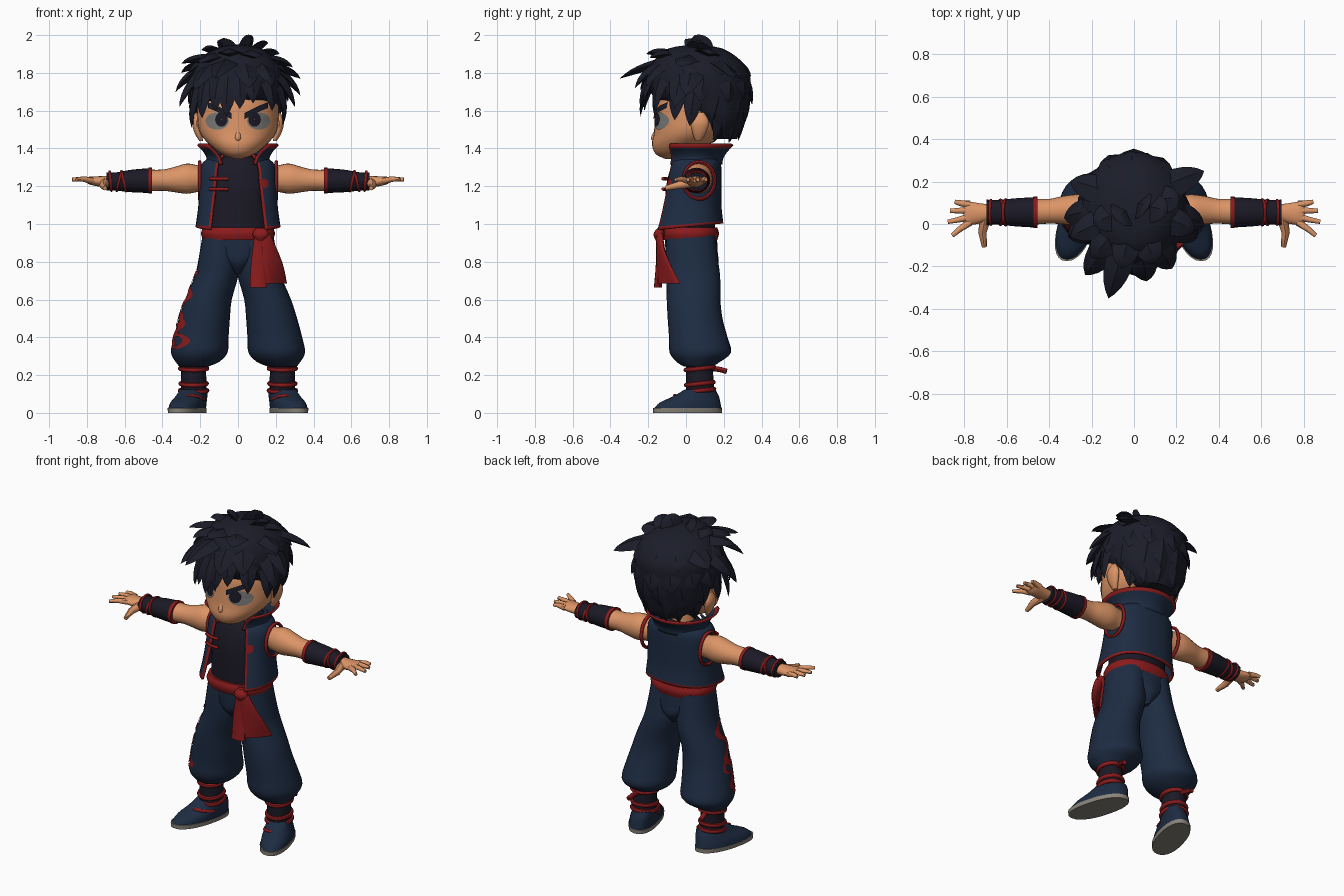
import bpy, bmesh, math, random
from mathutils import Vector
from mathutils.bvhtree import BVHTree

random.seed(4)
if "Cube" in bpy.data.objects:
    bpy.data.objects.remove(bpy.data.objects["Cube"], do_unlink=True)


def material(name, *rgb):
    mat = bpy.data.materials.new(name)
    mat.use_nodes = True
    mat.diffuse_color = (*rgb, 1)
    mat.node_tree.nodes["Principled BSDF"].inputs["Base Color"].default_value = (*rgb, 1)
    return mat


skin = material("skin", .72, .3, .135)
hair = material("hair", .011, .012, .022)
navy = material("navy cloth", .0125, .025, .055)
black = material("black cloth", .011, .01, .019)
red = material("red cloth", .26, .011, .012)
grey = material("sole grey", .25, .23, .195)
eye_grey = material("eye grey", .2, .2, .19)


def build(name, verts, faces, mats, mirror=False, sharp=45):
    mesh = bpy.data.meshes.new(name)
    mesh.from_pydata(verts, [], faces)
    bm = bmesh.new()
    bm.from_mesh(mesh)
    bmesh.ops.recalc_face_normals(bm, faces=bm.faces)
    bm.to_mesh(mesh)
    bm.free()
    return finish(name, mesh, mats, mirror, sharp)


def finish(name, mesh, mats, mirror, sharp=45):
    mesh.materials.clear()
    for mat in mats:
        mesh.materials.append(mat)
    mesh.shade_smooth()
    mesh.set_sharp_from_angle(angle=math.radians(sharp))
    obj = bpy.data.objects.new(name, mesh)
    bpy.context.collection.objects.link(obj)
    if mirror:
        obj.modifiers.new("mirror", "MIRROR").use_mirror_merge = False
    return obj


def spline_rows(rings, steps):
    """Catmull-Rom interpolation of the ring values."""
    rows = []
    for i in range(len(rings) - 1):
        near = [rings[max(0, min(len(rings) - 1, i + k))] for k in (-1, 0, 1, 2)]
        for s in range(steps):
            t = s / steps
            rows.append([b + t / 2 * (c - a + t * (2*a - 5*b + 4*c - d + t * (3*(b - c) + d - a)))
                         for a, b, c, d in zip(*near)])
    return rows + [list(rings[-1])]


def power(value, exponent):
    return math.copysign(abs(value) ** exponent, value)


def loft(name, rings, mat, axis="z", n=24, square=2, steps=3, trim=None, warp=None, mirror=False):
    """Rings are (position, centre, centre, radius, radius[, front gap angle])."""
    rows, is_open = spline_rows(rings, steps), len(rings[0]) > 5
    parts = [i / n for i in range(n)]
    if is_open:
        parts = [0, .014] + parts[1:] + [.986, 1]
    verts, count = [], len(parts)
    for row in rows:
        s, c1, c2, r1, r2 = row[:5]
        gap = row[5] if is_open else 0
        for part in parts:
            a = gap + part * (math.tau - 2 * gap)
            p = c1 + r1 * power(math.sin(a), 2 / square)
            q = c2 - r2 * power(math.cos(a), 2 / square)
            v = Vector((p, q, s) if axis == "z" else (s, p, q))
            verts.append(warp(v) if warp else v)
    cols = count - 1 if is_open else count
    faces = [(r*count + c, r*count + (c+1) % count, (r+1)*count + (c+1) % count, (r+1)*count + c)
             for r in range(len(rows) - 1) for c in range(cols)]
    if not is_open:
        faces += [tuple(range(count)), tuple(range(len(verts) - count, len(verts)))]
    obj = build(name, verts, faces, [mat, red], mirror)
    if is_open:
        edge_row = 0 if trim == "low" else len(rows) - 2
        for i, poly in enumerate(obj.data.polygons):
            poly.material_index = int(i % cols in (0, cols - 1) or i // cols == edge_row)
        obj.modifiers.new("thickness", "SOLIDIFY").thickness = .012
    return obj


def cord(name, points, radius, mat, closed=False, taper=1, mirror=False):
    curve = bpy.data.curves.new(name, "CURVE")
    curve.dimensions = "3D"
    curve.bevel_depth, curve.bevel_resolution, curve.use_fill_caps = radius, 2, True
    line = curve.splines.new("POLY")
    line.points.add(len(points) - 1)
    for i, point in enumerate(points):
        line.points[i].co = (*point, 1)
        line.points[i].radius = 1 + (taper - 1) * i / (len(points) - 1)
    line.use_cyclic_u = closed
    temp = bpy.data.objects.new(name + " path", curve)
    mesh = bpy.data.meshes.new_from_object(temp)
    bpy.data.objects.remove(temp)
    return finish(name, mesh, [mat], mirror)


def hoop(name, axis, s, c1, c2, r1, r2, thick, tilt=0):
    points = []
    for i in range(24):
        a = math.tau * i / 24
        p, q, t = c1 + r1 * math.cos(a), c2 + r2 * math.sin(a), s + tilt * math.sin(a)
        points.append((p, q, t) if axis == "z" else (t, p, q))
    return cord(name, points, thick, red, closed=True, mirror=True)


def patch(name, rows, mat, target, axis="y", mirror=False, flip=1, lift=.006):
    """Thin painted grid laid on the target's surface."""
    mesh = target.data
    tree = BVHTree.FromPolygons([v.co for v in mesh.vertices], [p.vertices for p in mesh.polygons])
    away = Vector((0, -1, 0) if axis == "y" else (1, 0, 0))
    verts = []
    for u, v in (uv for row in rows for uv in row):
        start = Vector((u, 0, v) if axis == "y" else (0, u, v)) + away
        hit = tree.ray_cast(start, -away)[0] or tree.find_nearest(start)[0]
        hit = hit + away * lift
        verts.append((hit.x * flip, hit.y, hit.z))
    w = len(rows[0])
    faces = [(r*w + c, r*w + c + 1, (r+1)*w + c + 1, (r+1)*w + c)
             for r in range(len(rows) - 1) for c in range(w - 1)]
    return build(name, verts, faces, [mat], mirror)


def disc(u, v, ru, rv, inner=.05):
    return [[(u + ru * f * math.cos(math.tau * k / 20), v + rv * f * math.sin(math.tau * k / 20))
             for k in range(21)] for f in (inner, (1 + inner) / 2, 1)]


def ribbon(points, half, sideways=False):
    return [[(u + k * half * sideways, v + k * half * (not sideways)) for k in (-1, 0, 1)]
            for u, v in points]


# Head, face and ears
head = loft("head", [(1.345, 0, -.09, .02, .02), (1.37, 0, -.075, .085, .085), (1.42, 0, -.03, .15, .15),
                     (1.48, 0, .015, .2, .185), (1.56, 0, .04, .215, .205), (1.66, 0, .05, .21, .205),
                     (1.8, 0, .05, .15, .15)], skin, n=36)
loft("nose", [(1.435, 0, -.165, .006, .006), (1.455, 0, -.17, .016, .016), (1.5, 0, -.158, .008, .006)], skin, n=10)
loft("ear", [(1.44, .195, .065, .01, .015), (1.48, .21, .07, .02, .035), (1.54, .22, .075, .024, .048),
             (1.59, .215, .075, .01, .02)], skin, n=14, mirror=True)
loft("neck", [(1.28, 0, .03, .08, .075), (1.42, 0, .03, .075, .07)], skin)
patch("eye_white", disc(.11, 1.545, .062, .046), eye_grey, head, mirror=True)
patch("iris", disc(.088, 1.553, .033, .038), black, head, mirror=True, lift=.009)
patch("eyebrow", ribbon([(.035, 1.572), (.07, 1.59), (.11, 1.61), (.16, 1.63)], .016), hair, head, mirror=True, lift=.009)

# Hair: a cap covered in curved tapering locks
loft("hair_cap", [(1.45, 0, .19, .11, .08), (1.5, 0, .17, .17, .125), (1.56, 0, .155, .21, .155),
                  (1.64, 0, .1, .238, .235), (1.72, 0, .07, .25, .27), (1.8, 0, .07, .245, .265),
                  (1.87, 0, .06, .205, .225), (1.93, 0, .05, .12, .14), (1.95, 0, .05, .01, .01)], hair, n=28)
crown = Vector((0, .06, 1.72))
lock_verts, lock_faces = [], []


def lock(tip, width, bulge=.045):
    tip = Vector(tip)
    out = (tip - crown).normalized()
    rise = (out + Vector((0, .1, .75))).normalized()
    root = crown + Vector((rise.x * .22, rise.y * .25, rise.z * .2))
    mid = (root + tip) / 2 + out * bulge
    side = (tip - root).cross(out).normalized()
    face = side.cross(tip - root).normalized()
    first, steps = len(lock_verts), 6
    for i in range(steps + 1):
        t = i / steps
        at = root * (1 - t) ** 2 + mid * 2 * t * (1 - t) + tip * t * t
        w = width * (1 - t ** 2.2) + .001
        lock_verts.extend([at + side * w, at + face * w * .35, at - side * w, at - face * w * .35])
    lock_faces.append(tuple(range(first, first + 4)))
    for i in range(steps):
        a = first + 4 * i
        lock_faces.extend((a + k, a + (k + 1) % 4, a + 4 + (k + 1) % 4, a + 4 + k) for k in range(4))


# Fringe and side locks
for tip in [(-.245, -.07, 1.51), (-.19, -.16, 1.56), (-.12, -.22, 1.6), (-.06, -.24, 1.57), (.01, -.24, 1.61),
            (.08, -.22, 1.64), (.18, -.16, 1.6), (.245, -.06, 1.55), (.235, .02, 1.52), (-.235, .02, 1.52)]:
    lock(tip, .055)
# Long spikes that shape the outline
for tip in [(-.31, -.06, 1.62), (-.33, .03, 1.7), (-.3, -.06, 1.85), (-.3, .2, 1.8), (.33, 0, 1.68),
            (.3, -.06, 1.62), (.29, -.03, 1.83), (.33, .25, 1.77), (-.12, -.35, 1.77), (-.23, -.24, 1.71),
            (.06, -.27, 1.72), (.18, -.21, 1.73), (.16, .06, 1.96), (.07, .08, 2), (-.09, .02, 1.975),
            (-.19, 0, 1.92), (.22, .12, 1.9), (-.06, -.21, 1.9), (.1, -.19, 1.88), (-.2, -.16, 1.85)]:
    lock(tip, .07)
# Layers over the back
for height, rx, ry, spread, count in [(1.435, .17, .215, 68, 6), (1.53, .22, .25, 72, 6), (1.64, .265, .28, 85, 7),
                                      (1.78, .27, .275, 105, 7)]:
    for k in range(count):
        a = math.radians(spread * (2 * k / (count - 1) - 1) + random.uniform(-5, 5))
        lock((rx * math.sin(a), .07 + ry * math.cos(a), height + random.uniform(-.01, .02)), .075, .025)
build("hair_locks", lock_verts, lock_faces, [hair], sharp=35)


# Shirt, open vest and standing collar
def raise_back(v):
    return Vector((v.x, v.y, v.z + max(0, 1.1 - v.z) * v.y * .8))


loft("shirt", [(.93, 0, .02, .17, .13), (1.1, 0, .025, .168, .135), (1.2, 0, .03, .17, .135),
               (1.3, 0, .04, .15, .12), (1.36, 0, .035, .08, .08)], black, square=2.3)
vest = loft("vest", [(.985, 0, .008, .225, .19, .64), (1.04, 0, .015, .217, .177, .62), (1.1, 0, .022, .21, .166, .6),
                     (1.2, 0, .035, .205, .152, .54), (1.3, 0, .045, .2, .142, .5), (1.34, 0, .05, .17, .13, .52),
                     (1.37, 0, .05, .12, .11, .6)], navy, n=32, square=2.4, trim="low", warp=raise_back)
loft("collar", [(1.315, 0, .045, .165, .135, .5), (1.35, 0, .045, .155, .14, .62), (1.39, 0, .045, .175, .165, .75),
                (1.425, 0, .042, .208, .2, .88)], navy, n=28, steps=2, trim="high")
hoop("armhole_trim", "x", .203, .07, 1.23, .083, .098, .01)
for height in (1.24, 1.185):
    cord("frog_closure", [(-.15, -.1, height), (-.1, -.122, height), (-.05, -.122, height)], .009, red)
patch("vest_emblem", disc(.142, 1.215, .02, .025), red, vest)

# Arms, wraps and hands
loft("arm", [(.15, .065, 1.235, .06, .07), (.21, .067, 1.24, .064, .07), (.27, .067, 1.24, .073, .08),
             (.34, .065, 1.235, .066, .066), (.4, .06, 1.232, .058, .056), (.48, .058, 1.23, .062, .058)],
     skin, axis="x", mirror=True)
loft("wrist_wrap", [(.46, .055, 1.23, .072, .066), (.56, .055, 1.228, .066, .06), (.64, .055, 1.225, .058, .049),
                    (.695, .055, 1.225, .06, .047)], black, axis="x", mirror=True)
loft("wrap_edge", [(.455, .055, 1.23, .074, .068), (.475, .055, 1.23, .074, .068)], red, axis="x", mirror=True)
for s, r, tilt in [(.605, .06, .012), (.63, .058, -.012), (.675, .057, .005)]:
    hoop("wrist_cord", "x", s, .055, 1.227, r, r * .88, .007, tilt)
loft("palm", [(.67, .055, 1.225, .036, .032), (.73, .05, 1.225, .048, .028), (.785, .05, 1.23, .056, .021),
              (.805, .048, 1.232, .046, .01)], skin, axis="x", n=16, mirror=True)
for root_y, tip_x, tip_y in [(.092, .845, .105), (.064, .868, .062), (.034, .878, .01), (.008, .857, -.055)]:
    cord("finger", [(.775, root_y, 1.23), (.82, (root_y + tip_y) / 2, 1.238), (tip_x, tip_y, 1.235)],
         .018, skin, taper=.55, mirror=True)
cord("thumb", [(.7, .03, 1.22), (.715, -.04, 1.205), (.705, -.108, 1.19)], .027, skin, taper=.45, mirror=True)

# Trousers and the winding side pattern
loft("pelvis", [(.735, 0, .038, .02, .09), (.79, 0, .036, .08, .135), (.85, 0, .03, .16, .138),
                (.95, 0, .025, .185, .138)], navy, square=2.2)
leg = loft("trouser_leg", [(.245, .235, .065, .075, .075), (.27, .215, .065, .115, .115), (.32, .205, .076, .15, .163),
                           (.4, .195, .065, .145, .155), (.5, .178, .048, .135, .145), (.6, .157, .04, .124, .142),
                           (.72, .115, .038, .115, .143), (.82, .1, .03, .108, .138), (.94, .088, .025, .1, .13)],
           navy, n=28, mirror=True)
wave = [(.0 + .035 * math.sin(k * .55), .36 + k * .013) for k in range(31)]
patch("side_pattern", ribbon(wave, .026, sideways=True), red, leg, axis="x", flip=-1)
for u, v in [(-.02, .38), (.02, .5)]:
    patch("side_pattern_loop", disc(u, v, .06, .042, inner=.6), red, leg, axis="x", flip=-1)

# Belt and knotted sash
loft("belt", [(.915, 0, .02, .185, .145), (.95, 0, .02, .196, .155), (.982, 0, .02, .185, .145)], red, square=2.3)
loft("sash_knot", [(.905, .12, -.14, .015, .015), (.945, .12, -.143, .045, .03), (.98, .12, -.135, .025, .015)], red, n=14)
loft("sash_front_tail", [(.95, .115, -.14, .028, .018), (.8, .108, -.143, .04, .016), (.665, .108, -.148, .047, .022)],
     red, n=14)
loft("sash_side_tail", [(.95, .14, -.135, .03, .02), (.8, .183, -.118, .052, .018), (.685, .203, -.1, .058, .024)],
     red, n=14, warp=lambda v: Vector((v.x, v.y + (v.x - .19) * (.97 - v.z) / .3, v.z)))


# Ankle wraps and shoes, with toes turned out
def toe_out(v):
    return Vector((v.x - .26 * (v.y - .06), v.y, v.z))


loft("ankle_wrap", [(.1, .235, .075, .068, .075), (.27, .235, .07, .066, .07)], black, n=20, mirror=True)
for s, r in [(.235, .071), (.155, .069), (.118, .072)]:
    hoop("ankle_cord", "z", s, .235, .073, r, r * 1.05, .012, tilt=.008)
cord("ankle_knot", [(.235, .14, .235), (.245, .18, .23), (.25, .215, .22)], .014, red, mirror=True)
loft("sole", [(0, .256, .008, .086, .182), (.025, .256, .008, .088, .183)], grey, n=28, square=2.3, steps=1,
     warp=toe_out, mirror=True)
loft("shoe", [(.024, .256, .01, .086, .178), (.055, .252, .022, .084, .16), (.09, .244, .055, .076, .118),
              (.125, .237, .075, .07, .08)], navy, n=28, square=2.2, warp=toe_out, mirror=True)
cord("shoe_strap", [(.18, .02, .07), (.215, -.045, .088), (.26, -.06, .092), (.325, -.01, .07)], .009, red, mirror=True)
